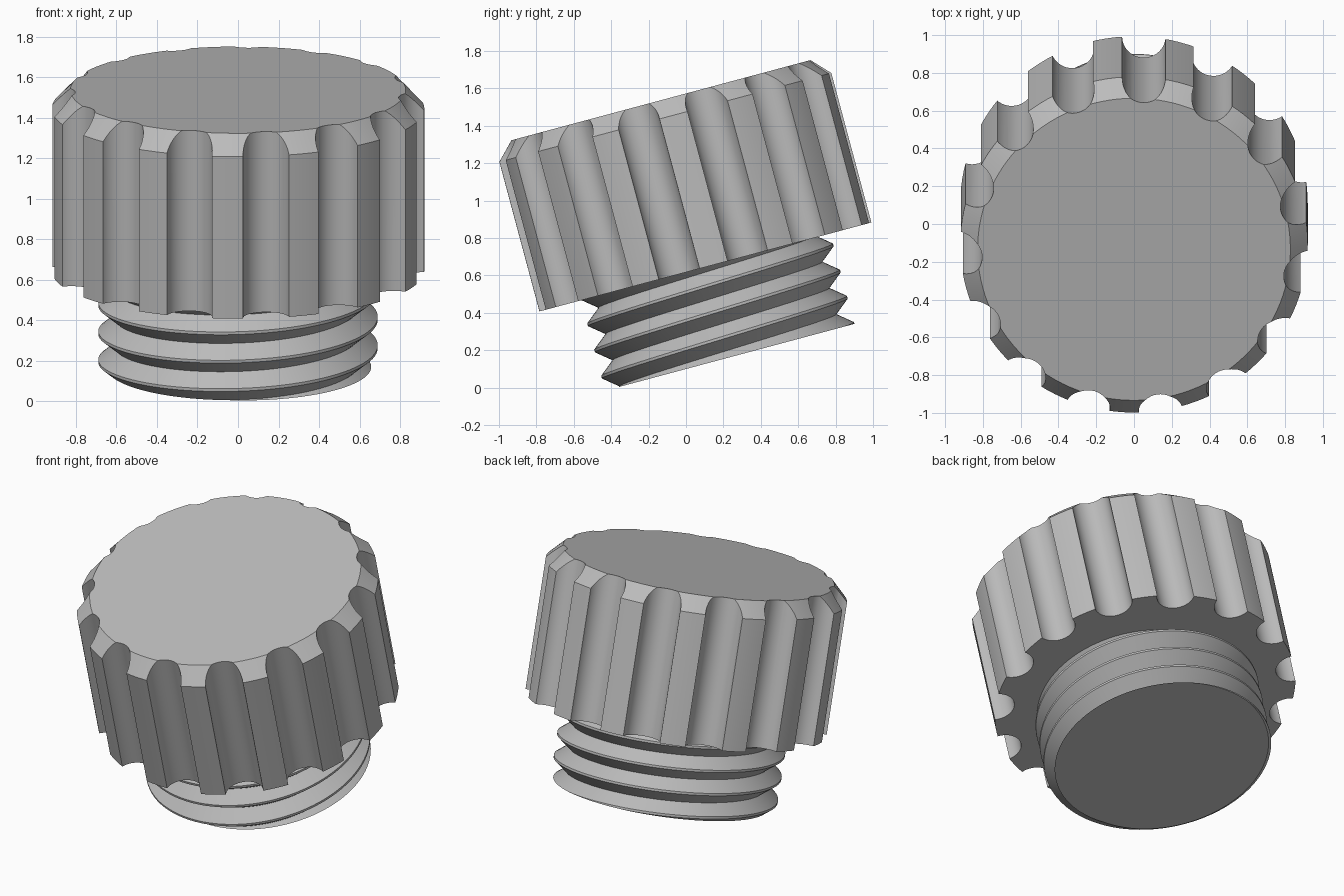
import bpy, bmesh
from math import sin, cos, radians, pi
from mathutils import Matrix, Vector

if "Cube" in bpy.data.objects:
    bpy.data.objects.remove(bpy.data.objects["Cube"])

# Shared tilted axis: local z = 0 is the underside of the cap
TILT = Matrix.Translation((0, 0.105, 0.645)) @ Matrix.Rotation(radians(15), 4, 'X')
CAP_R, TOP_R, CAP_H, CHAMFER = 0.92, 0.828, 0.923, 0.095
GROOVES, GROOVE_R, GROOVE_START = 15, 0.115, radians(14.75)
ROOT_R, CREST_R, PITCH, STUD_BOTTOM = 0.61, 0.69, 0.145, -0.5

grey = bpy.data.materials.new("plain_grey")
grey.use_nodes = True
GREY = (0.5, 0.5, 0.5, 1)
grey.diffuse_color = GREY
grey.node_tree.nodes["Principled BSDF"].inputs["Base Color"].default_value = GREY


def make(name, bm):
    mesh = bpy.data.meshes.new(name)
    bmesh.ops.recalc_face_normals(bm, faces=bm.faces)
    bm.to_mesh(mesh)
    bm.free()
    mesh.materials.append(grey)
    obj = bpy.data.objects.new(name, mesh)
    bpy.context.collection.objects.link(obj)
    obj.matrix_world = TILT
    return obj


def smooth(obj, angle):
    bpy.ops.object.select_all(action='DESELECT')
    obj.select_set(True)
    bpy.context.view_layer.objects.active = obj
    bpy.ops.object.shade_smooth_by_angle(angle=radians(angle))


# Cap body: a turned disc with a chamfered top edge
bm = bmesh.new()
rings = []
for r, z in ((CAP_R, 0), (CAP_R, CAP_H - CHAMFER), (TOP_R, CAP_H)):
    rings.append([bm.verts.new((r * cos(a), r * sin(a), z))
                  for a in (2 * pi * i / 120 for i in range(120))])
for low, high in zip(rings, rings[1:]):
    for i in range(120):
        j = (i + 1) % 120
        bm.faces.new((low[i], low[j], high[j], high[i]))
bm.faces.new(rings[0])
bm.faces.new(rings[-1])
cap = make("knurled_cap", bm)

# Grip grooves: round bars centred on the rim, cut out of the cap
bm = bmesh.new()
for k in range(GROOVES):
    a = GROOVE_START + 2 * pi * k / GROOVES
    place = Matrix.Translation((CAP_R * cos(a), CAP_R * sin(a), CAP_H / 2))
    bmesh.ops.create_cone(bm, cap_ends=True, segments=40, radius1=GROOVE_R,
                          radius2=GROOVE_R, depth=CAP_H + 0.2, matrix=place)
cutter = make("groove_cutter", bm)
cutter.hide_render = True
cut = cap.modifiers.new("grooves", 'BOOLEAN')
cut.operation, cut.solver, cut.object = 'DIFFERENCE', 'EXACT', cutter
bpy.context.view_layer.objects.active = cap
bpy.ops.object.modifier_apply(modifier="grooves")
bpy.data.objects.remove(cutter)
smooth(cap, 25)

# Threaded stud: a right-handed helix swept from one tooth profile
bm = bmesh.new()
STEPS, TURNS = 96, 6
tooth = ((ROOT_R, -0.5), (CREST_R, -0.05), (CREST_R, 0.05), (ROOT_R, 0.5))
start = -0.244 - 3 * PITCH
rows = []
for i in range(STEPS * TURNS + 1):
    a = 2 * pi * i / STEPS
    rows.append([bm.verts.new((r * cos(a), r * sin(a),
                               start + PITCH * (i / STEPS + t)))
                 for r, t in tooth])
for p, q in zip(rows, rows[1:]):
    for j in range(len(tooth) - 1):
        bm.faces.new((p[j], q[j], q[j + 1], p[j + 1]))
bmesh.ops.remove_doubles(bm, verts=bm.verts, dist=0.0005)


# Trim the helix flat at the foot and inside the cap, then close both ends
def trim(height, direction):
    geom = bm.verts[:] + bm.edges[:] + bm.faces[:]
    res = bmesh.ops.bisect_plane(bm, geom=geom, plane_co=Vector((0, 0, height)),
                                 plane_no=Vector((0, 0, direction)),
                                 clear_outer=True)
    edges = [e for e in res["geom_cut"] if isinstance(e, bmesh.types.BMEdge)]
    bmesh.ops.holes_fill(bm, edges=edges, sides=0)


trim(STUD_BOTTOM, -1)
trim(0.05, 1)
stud = make("threaded_stud", bm)
smooth(stud, 25)
